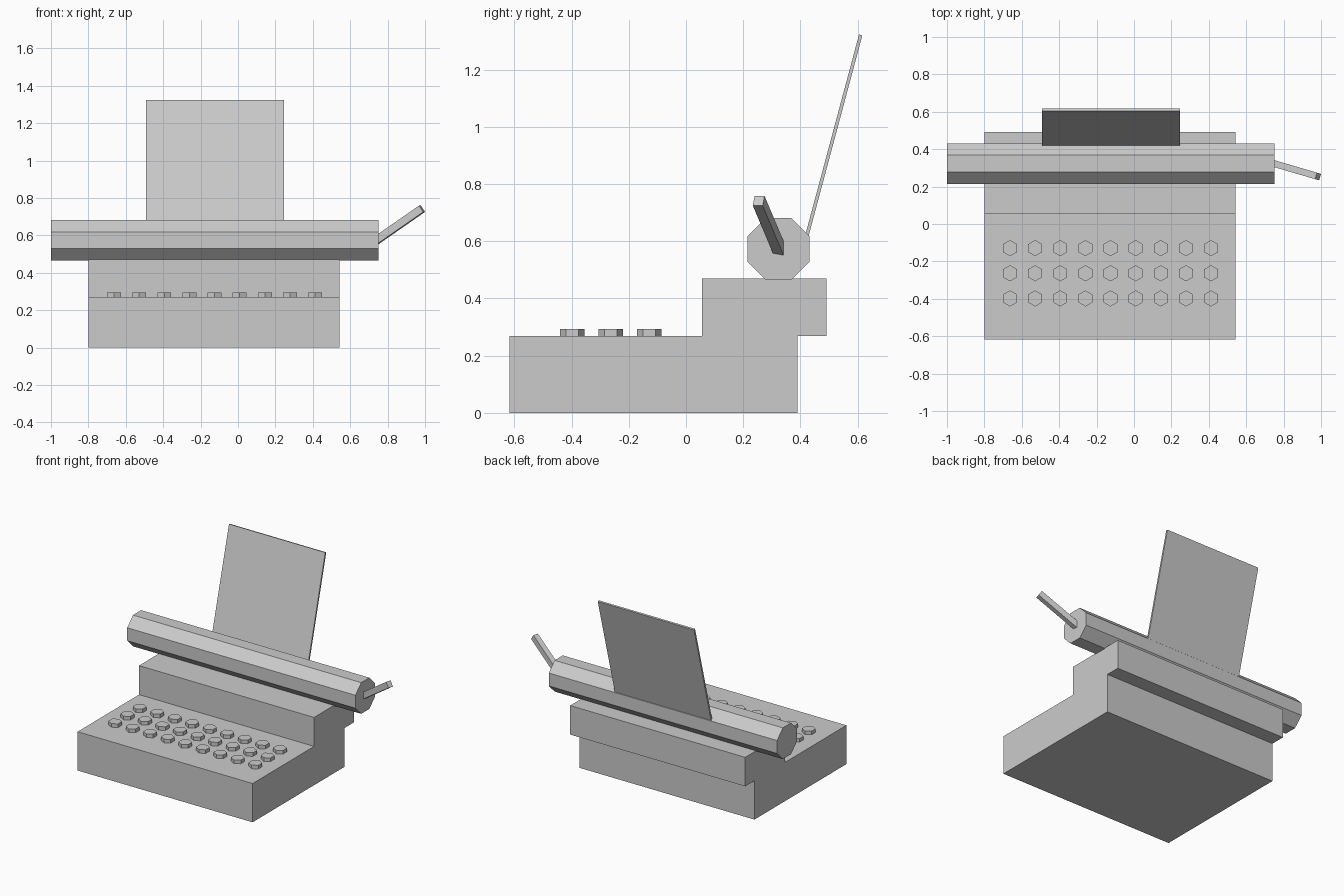
import bpy, bmesh, math
from mathutils import Vector, Matrix

if "Cube" in bpy.data.objects:
    bpy.data.objects.remove(bpy.data.objects["Cube"])


def finish(name, bm):
    bmesh.ops.recalc_face_normals(bm, faces=bm.faces)
    mesh = bpy.data.meshes.new(name)
    bm.to_mesh(mesh)
    bm.free()
    ob = bpy.data.objects.new(name, mesh)
    bpy.context.collection.objects.link(ob)
    return ob


def extrude_profile(name, yz, x0, x1):
    """Extrude a closed (y, z) outline along x."""
    bm = bmesh.new()
    face = bm.faces.new([bm.verts.new((x0, y, z)) for y, z in yz])
    ext = bmesh.ops.extrude_face_region(bm, geom=[face], use_keep_orig=True)
    verts = [g for g in ext["geom"] if isinstance(g, bmesh.types.BMVert)]
    bmesh.ops.translate(bm, verts=verts, vec=(x1 - x0, 0, 0))
    return finish(name, bm)


# Stepped body with rear overhang
extrude_profile("body", [(-0.617, 0), (0.39, 0), (0.39, 0.269), (0.491, 0.269),
                         (0.491, 0.47), (0.056, 0.47), (0.056, 0.269), (-0.617, 0.269)],
                -0.798, 0.544)

# Octagonal carriage roller
R, CY, CZ = 0.117, 0.323, 0.573
octagon = [(CY + R * math.cos(math.radians(22.5 + 45 * i)),
            CZ + R * math.sin(math.radians(22.5 + 45 * i))) for i in range(8)]
extrude_profile("roller", octagon, -1.0, 0.75)

# Leaning sheet of paper, tucked into the roller
lean = math.radians(15)
up = Vector((math.sin(lean), math.cos(lean)))
thick = Vector((math.cos(lean), -math.sin(lean))) * 0.012
top = Vector((0.605, 1.323))
foot = top - up * 0.76
extrude_profile("paper", [foot, foot + thick, top + thick, top], -0.493, 0.245)

# Hexagonal keys, three rows of nine
bm = bmesh.new()
for row in range(3):
    for col in range(9):
        loc = Matrix.Translation((-0.663 + 0.1344 * col, -0.398 + 0.1345 * row, 0.279))
        bmesh.ops.create_cone(bm, cap_ends=True, segments=6, radius1=0.043, radius2=0.043,
                              depth=0.03, matrix=loc)
finish("keys", bm)

# Return lever on the right end of the roller
start, end = Vector((0.735, 0.327, 0.569)), Vector((0.984, 0.254, 0.742))
axis = (end - start).normalized()
side = Vector((0, 0, 1)).cross(axis).normalized()
rise = axis.cross(side)
frame = Matrix((axis * (end - start).length, side * 0.036, rise * 0.041)).transposed().to_4x4()
bm = bmesh.new()
bmesh.ops.create_cube(bm, size=1, matrix=Matrix.Translation((start + end) / 2) @ frame)
finish("return_lever", bm)
